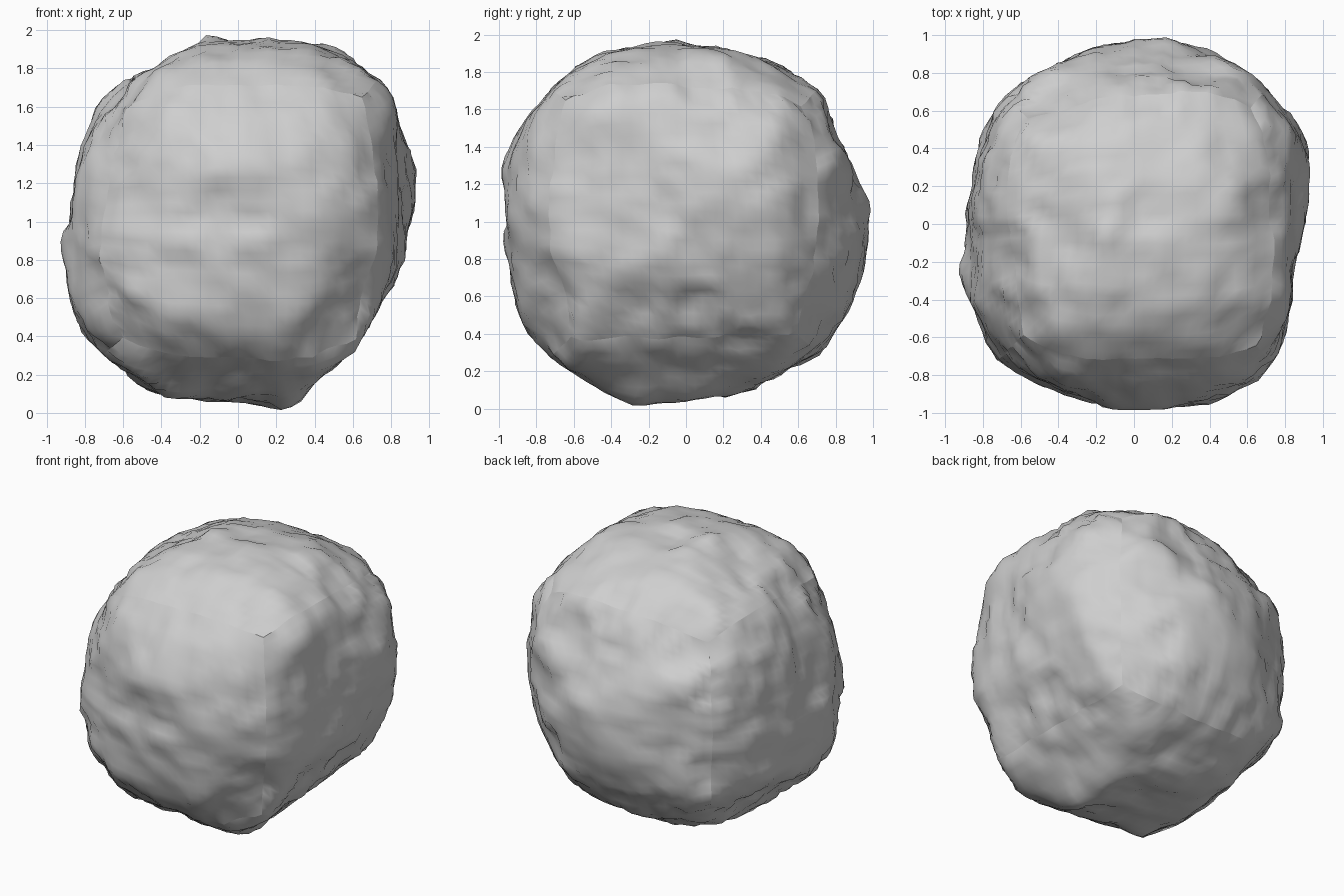
import bpy, bmesh, math
from mathutils import Vector, noise

default = bpy.data.objects.get("Cube")
if default:
    bpy.data.objects.remove(default, do_unlink=True)

# Boulder outline rings: facing azimuth, facing elevation, evenly spaced radii in hundredths
RINGS = [
    (0, 0, [89, 95, 97, 109, 104, 98, 93, 93, 91, 98, 92, 87,
            88, 92, 97, 104, 102, 95, 93, 101, 98, 88, 85, 87]),
    (90, 0, [99, 94, 91, 100, 96, 95, 95, 98, 100, 103, 103, 103,
             95, 99, 104, 107, 104, 102, 97, 96, 100, 102, 100, 99]),
    (0, 90, [89, 96, 101, 102, 100, 100, 99, 97, 93, 97, 92, 88,
             90, 93, 97, 101, 99, 96, 98, 102, 106, 104, 93, 87]),
    (35, 25, [100, 105, 107, 98, 97, 95, 92, 96, 99, 105, 106, 98, 103, 90, 88, 99]),
    (215, 25, [98, 97, 105, 104, 106, 104, 102, 108, 101, 98, 101, 96, 98, 102, 104, 103]),
    (140, -30, [95, 97, 92, 98, 101, 107, 113, 106, 105, 99, 107, 101, 107, 98, 94, 100]),
]

# Knobs that stand proud of the rock: position from its middle, height
KNOBS = [
    ((-0.15, -0.07, 0.93), 0.06),
    ((0.25, -0.25, -0.93), 0.03),
    ((0.90, 0.27, 0.27), 0.03),
    ((-0.90, -0.25, -0.10), 0.03),
    ((0.20, 0.97, 0.08), 0.02),
]


def ring_axes(azimuth, elevation):
    """Right, up and facing directions of a ring's plane."""
    a, e = math.radians(azimuth), math.radians(elevation)
    right = Vector((math.cos(a), math.sin(a), 0))
    facing = Vector((math.cos(e) * math.sin(a), -math.cos(e) * math.cos(a), math.sin(e)))
    return right, facing.cross(right), facing


GUIDES = [(*ring_axes(azimuth, elevation), radii) for azimuth, elevation, radii in RINGS]


def outline_radius(radii, angle):
    """Interpolate around one outline ring."""
    n = len(radii)
    pos = (angle / math.tau * n) % n
    i = int(pos) % n
    return (radii[i] + (radii[(i + 1) % n] - radii[i]) * (pos - int(pos))) / 100


def base_radius(d):
    """Blend the outlines, favouring the nearest planes, and stay inside every outline."""
    total = weight = 0
    limit = 2
    for right, up, facing, radii in GUIDES:
        x, y = d.dot(right), d.dot(up)
        radius = outline_radius(radii, math.atan2(y, x))
        limit = min(limit, radius / max(math.hypot(x, y), 0.1))
        w = 1 / (d.dot(facing) ** 2 + 0.01)
        total += w * radius
        weight += w
    corner = 27 * (d.x * d.y * d.z) ** 2
    return min(total / weight * (1 + 0.06 * corner), limit + 0.01)


def roughness(d):
    """Knobs, small chips, grit and blocky strata."""
    knobs = sum(height * math.exp(-(d.angle(Vector(place)) / 0.09) ** 2) for place, height in KNOBS)
    chips = 0.014 * noise.noise(d * 5 + Vector((9, 2, 5)))
    grit = 0.012 * noise.noise(d * 12)
    blocks = 0.014 * (noise.cell(d * 5 + Vector((20, 20, 20))) - 0.5)
    return knobs + chips + grit + blocks - 0.005


# Gridded cube pushed out into a rounded, six-sided rock
bm = bmesh.new()
bmesh.ops.create_cube(bm, size=2)
bmesh.ops.subdivide_edges(bm, edges=bm.edges[:], cuts=27, use_grid_fill=True)
for edge in bm.edges:
    edge.smooth = edge.calc_face_angle(0) < 0.5
for vert in bm.verts:
    d = Vector([math.tan(c * math.pi / 4) for c in vert.co]).normalized()
    slide = noise.noise_vector(d * 7) * 0.01
    vert.co = d * (base_radius(d) + roughness(d)) + slide + Vector((0, 0, 1))
for face in bm.faces:
    face.smooth = True
for edge in bm.edges:
    if edge.calc_face_angle(0) > math.radians(40):
        edge.smooth = False

mesh = bpy.data.meshes.new("boulder")
bm.to_mesh(mesh)
bm.free()
boulder = bpy.data.objects.new("boulder", mesh)
bpy.context.collection.objects.link(boulder)

# Plain grey stone
stone = bpy.data.materials.new("grey_stone")
stone.use_nodes = True
colour = (0.62, 0.62, 0.62, 1)
stone.diffuse_color = colour
stone.node_tree.nodes["Principled BSDF"].inputs["Base Color"].default_value = colour
mesh.materials.append(stone)
